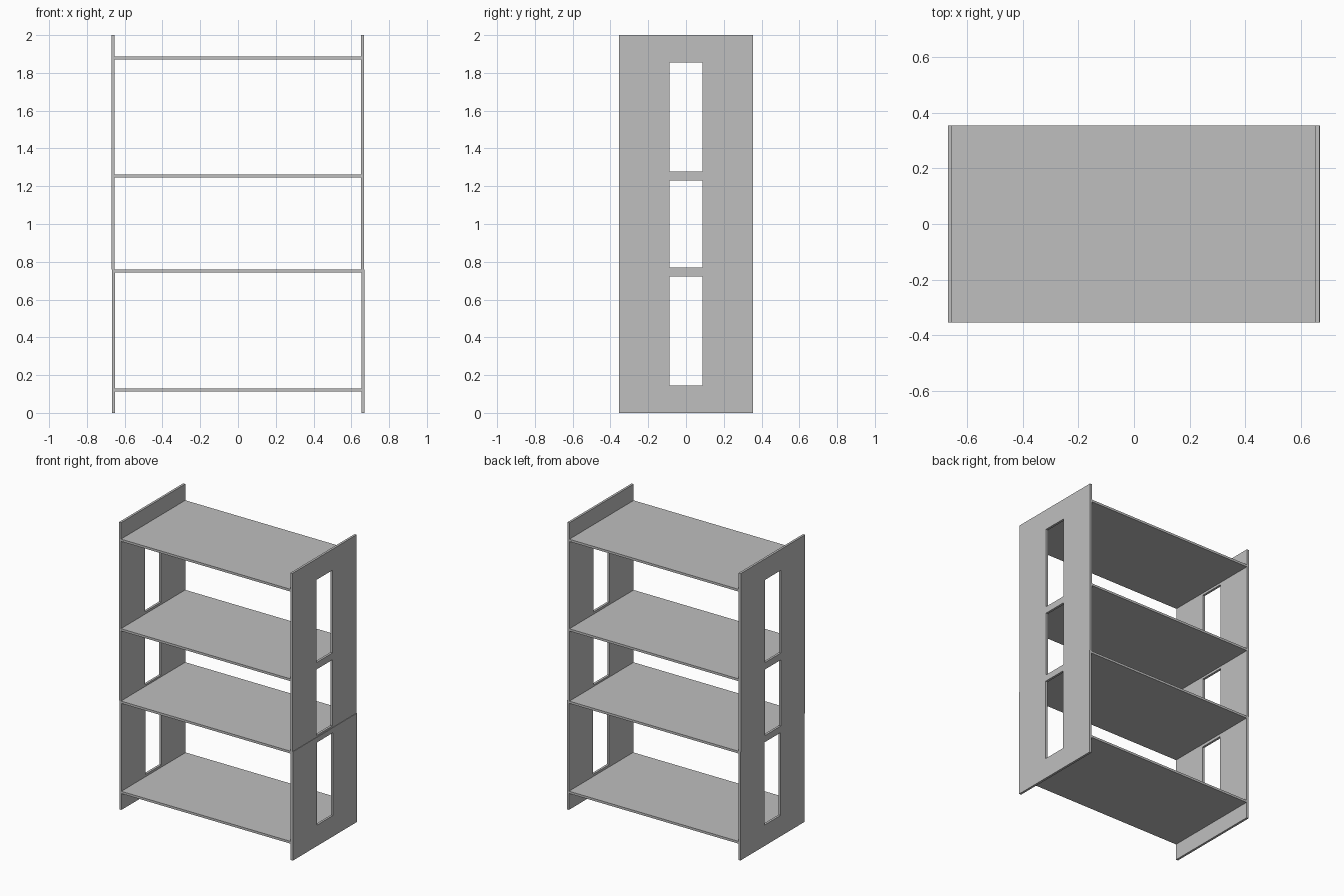
import bpy
from mathutils import Matrix

cube = bpy.data.objects.get("Cube")
if cube:
    bpy.data.objects.remove(cube, do_unlink=True)

HALF_DEPTH = 0.354
HALF_WINDOW = 0.088
BOARD = 0.016
SHIFT = 0.003          # small sideways offset between the stacked units
JOINT = 0.758          # height where the upper unit stands on the lower one
LEFT, RIGHT = -0.67, 0.651   # inner x origin of each side board

# Single grey for every board
grey = bpy.data.materials.new("light_grey")
grey.use_nodes = True
colour = (0.52, 0.52, 0.52, 1)
grey.diffuse_color = colour
grey.node_tree.nodes["Principled BSDF"].inputs["Base Color"].default_value = colour


def add_rectangle(curve, half_width, low, high):
    spline = curve.splines.new("POLY")
    spline.points.add(3)
    corners = [(-half_width, low), (half_width, low),
               (half_width, high), (-half_width, high)]
    for point, (u, v) in zip(spline.points, corners):
        point.co = (u, v, 0, 1)
    spline.use_cyclic_u = True


def side_panel(name, x, low, high, windows):
    """Upright board with rectangular windows, extruded along x."""
    curve = bpy.data.curves.new(name, "CURVE")
    curve.dimensions = "2D"
    curve.fill_mode = "BOTH"
    curve.extrude = BOARD / 2
    add_rectangle(curve, HALF_DEPTH, low, high)
    for bottom, top in windows:
        add_rectangle(curve, HALF_WINDOW, bottom, top)
    outline = bpy.data.objects.new(name + "_outline", curve)
    bpy.context.collection.objects.link(outline)
    bpy.context.view_layer.update()
    evaluated = outline.evaluated_get(bpy.context.evaluated_depsgraph_get())
    mesh = bpy.data.meshes.new_from_object(evaluated)
    bpy.data.objects.remove(outline, do_unlink=True)

    # Profile axes become y and z; thickness runs along x
    mesh.transform(Matrix(((0, 0, 1, x + BOARD / 2), (1, 0, 0, 0),
                           (0, 1, 0, 0), (0, 0, 0, 1))))
    mesh.materials.clear()
    mesh.materials.append(grey)
    for face in mesh.polygons:
        face.use_smooth = False
    bpy.context.collection.objects.link(bpy.data.objects.new(name, mesh))


def shelf(name, z, shift):
    """Horizontal board fitted between the side panels."""
    start, end = LEFT + BOARD + shift, RIGHT + shift
    bpy.ops.mesh.primitive_cube_add(size=1, location=((start + end) / 2, 0, z))
    board = bpy.context.object
    board.name = name
    board.scale = (end - start, 2 * HALF_DEPTH, BOARD)
    board.data.materials.append(grey)


# Side panels of both units
for side, x in (("right", LEFT), ("left", RIGHT)):
    side_panel("lower_panel_" + side, x + SHIFT, 0, JOINT, [(0.146, 0.722)])
    side_panel("upper_panel_" + side, x, JOINT, 2,
               [(0.77, 1.23), (1.278, 1.854)])

# Shelves
for name, z, shift in (("bottom_shelf", 0.122, SHIFT),
                       ("lower_shelf", 0.75, SHIFT),
                       ("upper_shelf", 1.254, 0),
                       ("top_shelf", 1.878, 0)):
    shelf(name, z, shift)
